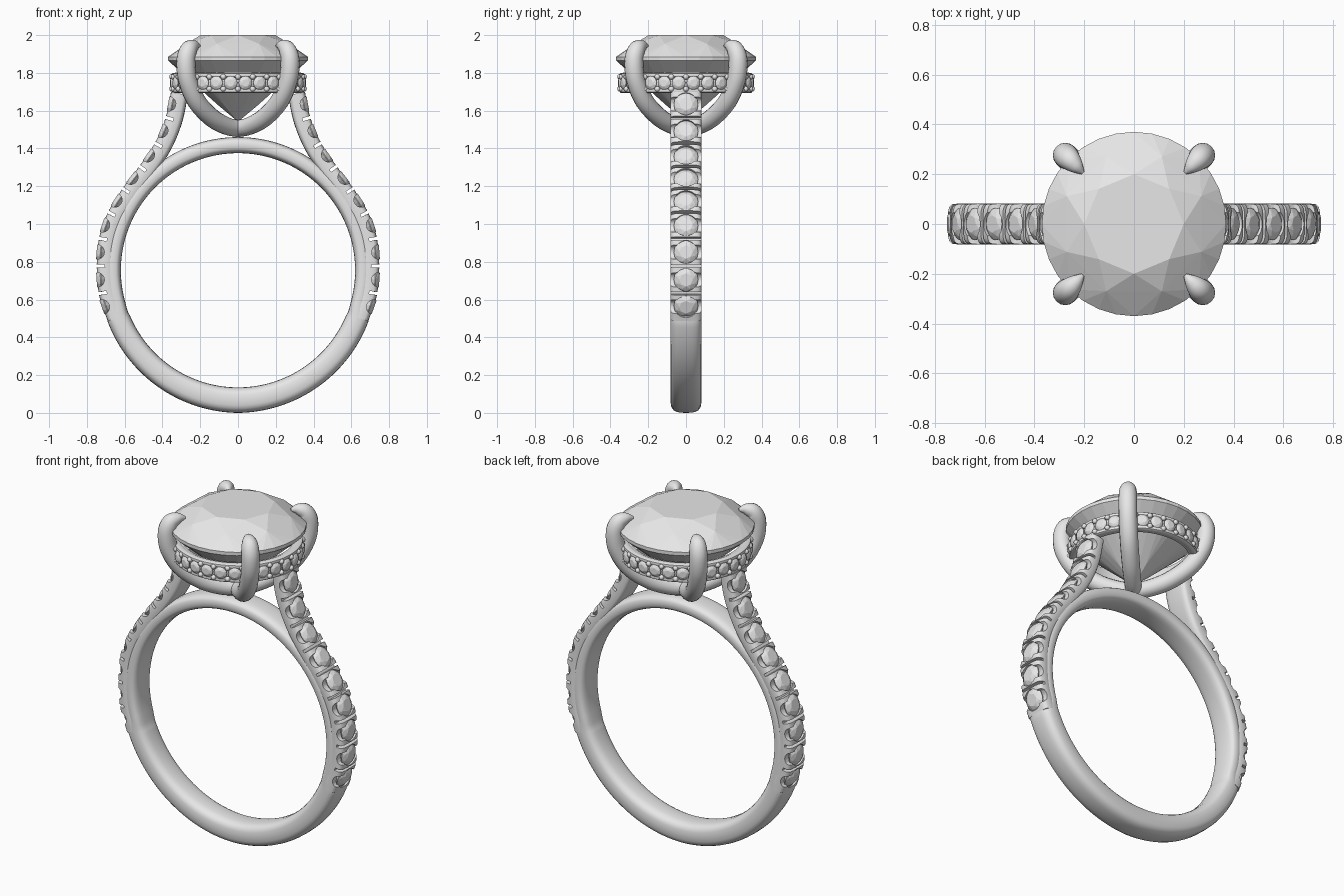
import bpy, bmesh, math
from mathutils import Vector, Matrix

if "Cube" in bpy.data.objects:
    bpy.data.objects.remove(bpy.data.objects["Cube"])

metal = bpy.data.materials.new("pale_grey")
metal.use_nodes = True
metal.diffuse_color = (0.8, 0.8, 0.8, 1)
metal.node_tree.nodes["Principled BSDF"].inputs["Base Color"].default_value = (0.8, 0.8, 0.8, 1)

Y, Z = Vector((0, 1, 0)), Vector((0, 0, 1))
CENTRE_Z, INNER_R = 0.755, 0.62


def finish(bm, name, smooth=True):
    bmesh.ops.recalc_face_normals(bm, faces=bm.faces)
    mesh = bpy.data.meshes.new(name)
    bm.to_mesh(mesh)
    bm.free()
    mesh.materials.append(metal)
    obj = bpy.data.objects.new(name, mesh)
    bpy.context.collection.objects.link(obj)
    if smooth:
        smooth_object(obj)
    return obj


def activate(obj):
    bpy.ops.object.select_all(action='DESELECT')
    obj.select_set(True)
    bpy.context.view_layer.objects.active = obj


def smooth_object(obj):
    activate(obj)
    bpy.ops.object.shade_smooth_by_angle(angle=math.radians(40))


def catmull(points, steps=8):
    """Smooth curve through the points; the third value may be a size."""
    p = [Vector(q) for q in points]
    p = [2 * p[0] - p[1]] + p + [2 * p[-1] - p[-2]]
    out = []
    for a, b, c, d in zip(p, p[1:], p[2:], p[3:]):
        for i in range(steps):
            t = i / steps
            out.append(0.5 * (2 * b + (c - a) * t + (2 * a - 5 * b + 4 * c - d) * t ** 2
                              + (3 * b - a - 3 * c + d) * t ** 3))
    return out + [p[-2]]


def tangent(pts, i, closed=False):
    n = len(pts)
    if closed:
        return (pts[(i + 1) % n] - pts[i - 1]).normalized()
    return (pts[min(i + 1, n - 1)] - pts[max(i - 1, 0)]).normalized()


def sweep(bm, pts, side, sizes, power=2, closed=False, sections=24):
    """Sweep a rounded section along a flat path; sizes are (thickness, width) halves."""
    rings = []
    for i, p in enumerate(pts):
        n = tangent(pts, i, closed).cross(side)
        ring = []
        for k in range(sections):
            a = math.tau * k / sections
            c, s = [math.copysign(abs(v) ** (2 / power), v) for v in (math.cos(a), math.sin(a))]
            ring.append(bm.verts.new(p + n * sizes[i][0] * c + side * sizes[i][1] * s))
        rings.append(ring)
    pairs = list(zip(rings, rings[1:]))
    if closed:
        pairs.append((rings[-1], rings[0]))
    else:
        bm.faces.new(rings[0])
        bm.faces.new(rings[-1])
    for r, q in pairs:
        for k in range(sections):
            j = (k + 1) % sections
            bm.faces.new((r[k], r[j], q[j], q[k]))


def gem(bm, matrix, radius, girdle=16):
    """Round brilliant cut with its girdle at the origin and table facing +z."""
    verts = []
    # rows: radius, height, count, half-step turn
    for r, z, n, turn in ((0.54, 0.34, 8, 0), (0.79, 0.215, 8, 0.5), (1, 0.03, girdle, 0),
                          (1, -0.025, girdle, 0), (0.27, -0.675, 8, 0), (0, -0.9, 1, 0)):
        for k in range(n):
            a = math.tau * (k + turn) / n
            verts.append(bm.verts.new(matrix @ (radius * Vector((r * math.cos(a), r * math.sin(a), z)))))
    bmesh.ops.convex_hull(bm, input=verts)


def circle(radius, n, z):
    return [Vector((radius * math.cos(math.tau * k / n), radius * math.sin(math.tau * k / n), z))
            for k in range(n)]


# Band: thick below, thinner where the shoulders lie over it
bm = bmesh.new()
path, sizes = [], []
for k in range(180):
    a = math.tau * k / 180
    deg = min(k * 2, 360 - k * 2)
    thick = 0.135 - 0.013 * min(deg / 69, 1)
    thick -= 0.037 * min(max((deg - 69) / 4, 0), 1)
    r = INNER_R + thick / 2
    path.append(Vector((r * math.sin(a), 0, CENTRE_Z - r * math.cos(a))))
    sizes.append((thick / 2, 0.082))
sweep(bm, path, Y, sizes, power=3, closed=True)
finish(bm, "band")

# Shoulders: outer outline, with scalloped seats and a row of stones on each
OUTLINE = [(0.69, 0, 0.485), (0.735, 0, 0.62), (0.748, 0, 0.78), (0.735, 0, 0.93), (0.69, 0, 1.06),
           (0.61, 0, 1.19), (0.52, 0, 1.31), (0.44, 0, 1.43), (0.385, 0, 1.56), (0.355, 0, 1.70)]
HALF, STONES = 0.046, 9


def frame_at(pts, distance, side):
    """Frame on the outline: x along it, z outward."""
    for a, b in zip(pts, pts[1:]):
        step = (b - a).length
        if distance <= step:
            break
        distance -= step
    t = (b - a).normalized()
    n = Vector((t.z, 0, -t.x)) * side
    m = Matrix((t, n.cross(t), n)).transposed().to_4x4()
    return Matrix.Translation(a + t * distance) @ m


def carve(obj, cutter):
    cutter.hide_render = True
    mod = obj.modifiers.new("carve", 'BOOLEAN')
    mod.operation, mod.solver, mod.object = 'DIFFERENCE', 'EXACT', cutter
    activate(obj)
    bpy.ops.object.modifier_apply(modifier=mod.name)
    bpy.data.objects.remove(cutter)


for side, label in ((1, "left"), (-1, "right")):
    pts = [Vector((p.x * side, 0, p.z)) for p in catmull(OUTLINE)]
    length = sum((b - a).length for a, b in zip(pts, pts[1:]))
    pitch = (length - 0.145) / (STONES - 1)
    core = []
    for i, p in enumerate(pts):
        t = tangent(pts, i)
        core.append(p - Vector((t.z, 0, -t.x)) * side * HALF)
    bm = bmesh.new()
    sweep(bm, core, Y, [(HALF, 0.082)] * len(core), power=4)
    shoulder = finish(bm, label + "_shoulder", False)

    scallops, seats, stones = bmesh.new(), bmesh.new(), bmesh.new()
    for i in range(STONES):
        m = frame_at(pts, 0.08 + i * pitch, side)
        bmesh.ops.create_cone(scallops, cap_ends=True, segments=24, radius1=0.038, radius2=0.038,
                              depth=0.3, matrix=m @ Matrix.Rotation(math.pi / 2, 4, 'X'))
        bmesh.ops.create_cone(seats, cap_ends=True, segments=24, radius1=0.06, radius2=0.06,
                              depth=0.06, matrix=m)
        gem(stones, m @ Matrix.Translation((0, 0, -0.019)), 0.065)
        if i < STONES - 1:
            m = frame_at(pts, 0.08 + (i + 0.5) * pitch, side)
            bmesh.ops.create_cube(scallops, size=1, matrix=m @ Matrix.Diagonal((0.016, 0.3, 0.085, 1)))
    carve(shoulder, finish(scallops, "scallop_cutter", False))
    carve(shoulder, finish(seats, "seat_cutter", False))
    smooth_object(shoulder)
    finish(stones, label + "_shoulder_stones", False)

# Centre stone
bm = bmesh.new()
gem(bm, Matrix.Translation((0, 0, 1.8742)), 0.37, girdle=32)
finish(bm, "centre_stone", False)

# Claws: curve up from the base under the stone and fold over its edge
CLAW = [(0, 1.505, 0.045), (0.09, 1.52, 0.047), (0.2, 1.565, 0.049), (0.31, 1.65, 0.05),
        (0.375, 1.76, 0.05), (0.39, 1.86, 0.05), (0.37, 1.922, 0.046), (0.33, 1.943, 0.032),
        (0.29, 1.944, 0.008)]
bm = bmesh.new()
for k in range(4):
    a = math.radians(45 + 90 * k)
    out = Vector((math.cos(a), math.sin(a), 0))
    curve = catmull(CLAW)
    sweep(bm, [out * c.x + Z * c.y for c in curve], out.cross(Z), [(c.z, c.z) for c in curve],
          sections=16)
finish(bm, "claws")

# Halo: web between two rails, with small stones and beads around it
bm = bmesh.new()
for radius, z, thick, wide, power in ((0.318, 1.747, 0.02, 0.05, 6), (0.332, 1.706, 0.02, 0.013, 3),
                                      (0.332, 1.788, 0.02, 0.013, 3)):
    sweep(bm, circle(radius, 96, z), Z, [(thick, wide)] * 96, power, True, 12)
finish(bm, "halo")

stones, beads = bmesh.new(), bmesh.new()
COUNT = 28
for k in range(COUNT):
    turn = Matrix.Rotation(math.tau * (k + 0.5) / COUNT, 4, 'Z')
    facing = turn @ Matrix.Translation((0.349, 0, 1.747)) @ Matrix.Rotation(math.pi / 2, 4, 'Y')
    gem(stones, facing, 0.036)
    between = turn @ Matrix.Rotation(math.pi / COUNT, 4, 'Z')
    for z in (1.715, 1.779):
        bmesh.ops.create_icosphere(beads, subdivisions=2, radius=0.015,
                                   matrix=between @ Matrix.Translation((0.35, 0, z)))
finish(stones, "halo_stones", False)
finish(beads, "halo_beads")
